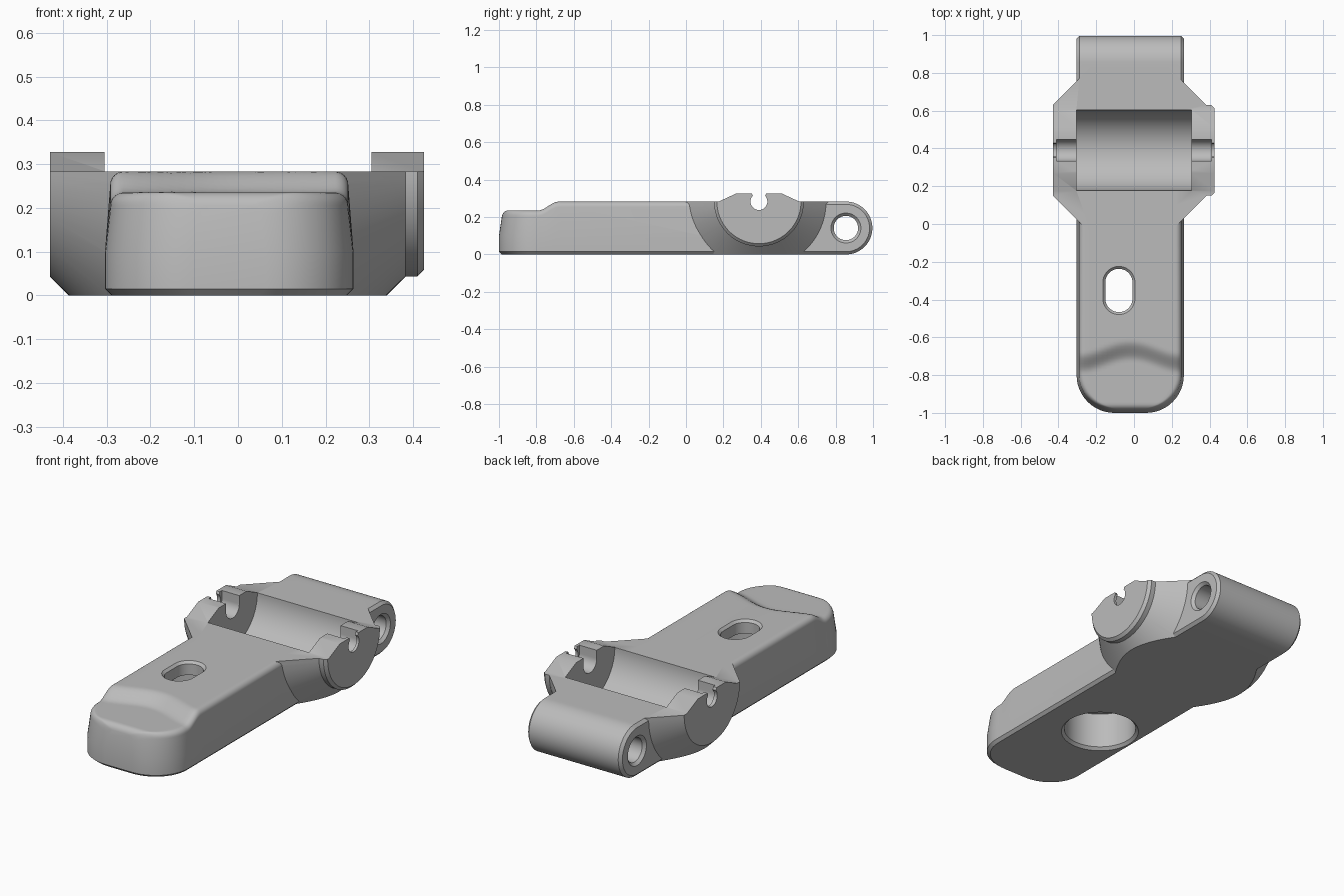
import bpy, bmesh
from math import sin, cos, pi, sqrt, radians

cube = bpy.data.objects.get("Cube")
if cube:
    bpy.data.objects.remove(cube, do_unlink=True)

TOP = 0.283             # height of the main deck
LOW = 0.235             # height of the lowered nose
MID, HALF = -0.02, 0.284  # arm centre line and half width
AXLE = 0.39             # y of the trough axis
PIN = 0.855             # y of the rear pin hole


def loft(name, rings, rungs=0):
    """Skin closed rings; 'rungs' splits the first cap into mirrored strips."""
    bm = bmesh.new()
    loops = [[bm.verts.new(p) for p in ring] for ring in rings]
    n = len(loops[0])
    for a, b in zip(loops, loops[1:]):
        for i in range(n):
            j = (i + 1) % n
            bm.faces.new((a[i], a[j], b[j], b[i]))
    first = loops[0]
    for k in range(rungs):
        bm.faces.new((first[k], first[k + 1], first[n - 2 - k], first[n - 1 - k]))
    bm.faces.new(first[rungs:n - rungs])
    bm.faces.new(loops[-1])
    bmesh.ops.recalc_face_normals(bm, faces=bm.faces)
    mesh = bpy.data.meshes.new(name)
    bm.to_mesh(mesh)
    bm.free()
    ob = bpy.data.objects.new(name, mesh)
    bpy.context.collection.objects.link(ob)
    return ob


def prism(name, profile, x0, x1):
    return loft(name, [[(x, y, z) for y, z in profile] for x in (x0, x1)])


def turned(name, profile, y, z, steps=96):
    """Solid of revolution about an axis along x; profile is (x, radius)."""
    ang = [2 * pi * i / steps for i in range(steps)]
    return loft(name, [[(x, y + r * cos(a), z + r * sin(a)) for a in ang]
                       for x, r in profile])


def upright(name, profile, x, y, stretch=0.0, steps=64):
    """Vertical round or oblong plug; profile is (z, radius)."""
    ang = [2 * pi * (i + 0.5) / steps for i in range(steps)]
    return loft(name, [[(x + r * cos(a), y + r * sin(a) + (stretch if sin(a) > 0 else -stretch), z)
                        for a in ang] for z, r in profile])


def combine(target, tool, operation):
    mod = target.modifiers.new(tool.name, 'BOOLEAN')
    mod.operation, mod.object, mod.solver = operation, tool, 'EXACT'
    bpy.context.view_layer.update()
    graph = bpy.context.evaluated_depsgraph_get()
    mesh = bpy.data.meshes.new_from_object(target.evaluated_get(graph))
    target.modifiers.clear()
    target.data = mesh
    bpy.data.objects.remove(tool, do_unlink=True)


# Arm: cross-sections along y, with rounded nose and arched step on top
FILLET = 0.03


def deck(x, y):
    step = -0.705 + 0.035 * cos(pi * x / HALF)
    t = min(1, max(0, (y - step) / 0.11 + 0.5))
    front = min(FILLET, y + 1)
    drop = FILLET - sqrt(max(0, FILLET ** 2 - (FILLET - front) ** 2))
    return LOW + (TOP - LOW) * t * t * (3 - 2 * t) - drop


def section(y):
    past = max(0, -0.8 - y)
    w = HALF - 0.2 + sqrt(max(0, 0.04 - past ** 2))
    inner = w - 0.012 - FILLET
    edge = deck(inner, y) - FILLET
    half = [(w - 0.015, 0), (w, 0.015), (w, 0.1)]
    half += [(inner + FILLET * cos(a), edge + FILLET * sin(a))
             for a in [i * pi / 12 for i in range(7)]]
    across = [inner * (1 - i / 10) for i in range(1, 20)]
    pts = half + [(x, deck(x, y)) for x in across] + [(-x, z) for x, z in reversed(half)]
    blend = past / 0.2

    def lean(z):
        return 0.015 if z == 0 else max(0, z - 0.1) * 0.15
    return [(MID + x, y + blend * lean(z), z) for x, z in pts]


stations = [-0.8 - 0.2 * sin(radians(90 - 7.5 * i)) for i in range(13)]
stations += [-0.785 + 0.015 * i for i in range(13)] + [0.3]
body = loft("lever_body", [section(y) for y in stations], rungs=2)


# Rear barrel with chamfered ends
def barrel_ring(x, inset):
    r = TOP / 2
    arc = [pi * (i / 32 - 0.5) for i in range(33)]
    pts = [(PIN + (r - inset) * cos(a), r + (r - inset) * sin(a)) for a in arc]
    return [(x, y, z) for y, z in [(0.3, inset)] + pts + [(0.3, TOP - inset)]]


left, right = MID + HALF, MID - HALF
barrel = loft("rear_barrel", [barrel_ring(right, 0.015), barrel_ring(right + 0.015, 0),
                              barrel_ring(left - 0.015, 0), barrel_ring(left, 0.015)])

# Conical side wings with a raised disc on the left, trimmed to the deck
wings = turned("side_wings", [(-0.43, 0.24), (-0.23, 0.44), (0.183, 0.44), (0.383, 0.24),
                              (0.41, 0.24), (0.425, 0.225)], AXLE, TOP)
trim = prism("trim_block", [(-1, 0), (2, 0), (2, TOP), (-1, TOP)], -1, 1)
combine(wings, trim, 'INTERSECT')
combine(body, wings, 'UNION')
combine(body, barrel, 'UNION')

# Raised cheeks either side of the trough
cheek = [(-0.19, 0.2), (0.19, 0.2), (0.215, TOP), (0.12, 0.327), (-0.12, 0.327), (-0.215, TOP)]
for name, x0, x1 in (("right_cheek", -0.43, -0.305), ("left_cheek", 0.305, 0.425)):
    combine(body, prism(name, [(AXLE + y, z) for y, z in cheek], x0, x1), 'UNION')

# Round trough across the middle
combine(body, turned("trough", [(-0.305, 0.2125), (0.305, 0.2125)], AXLE, TOP), 'DIFFERENCE')

# Wide inner pin seats, open at the top
arc = [pi * (1 + i / 24) for i in range(25)]
seat = [(AXLE + 0.057 * cos(a), TOP + 0.057 * sin(a)) for a in arc]
seat += [(AXLE + 0.057, 0.4), (AXLE - 0.057, 0.4)]
for name, x0, x1 in (("right_seat", -0.41, -0.28), ("left_seat", 0.28, 0.41)):
    combine(body, prism(name, seat, x0, x1), 'DIFFERENCE')

# Keyhole openings through the outer cheek walls
neck = [(-0.03, TOP), (0.03, TOP), (0.03, 0.308), (0.045, 0.34), (-0.045, 0.34), (-0.03, 0.308)]
combine(body, turned("keyhole_bore", [(-0.5, 0.045), (0.5, 0.045)], AXLE, TOP, 48), 'DIFFERENCE')
combine(body, prism("keyhole_neck", [(AXLE + y, z) for y, z in neck], -0.5, 0.5), 'DIFFERENCE')

# Countersunk pin hole through the barrel
pin = [(right - 0.02, 0.1), (right + 0.015, 0.065), (left - 0.015, 0.065), (left + 0.02, 0.1)]
combine(body, turned("pin_hole", pin, PIN, TOP / 2, 64), 'DIFFERENCE')

# Oblong adjusting slot above a round pocket in the underside
slot = [(0.1, 0.072), (TOP - 0.013, 0.072), (TOP + 0.013, 0.098)]
combine(body, upright("adjusting_slot", slot, -0.08, -0.352, 0.0425), 'DIFFERENCE')
pocket = [(-0.015, 0.215), (0.015, 0.185), (0.21, 0.185)]
combine(body, upright("underside_pocket", pocket, -0.08, -0.37), 'DIFFERENCE')

# Plain grey finish
grey = bpy.data.materials.new("grey")
grey.use_nodes = True
colour = (0.5, 0.5, 0.5, 1)
grey.diffuse_color = colour
grey.node_tree.nodes["Principled BSDF"].inputs["Base Color"].default_value = colour
body.data.materials.clear()
body.data.materials.append(grey)
for face in body.data.polygons:
    face.material_index = 0

bpy.ops.object.select_all(action='DESELECT')
body.select_set(True)
bpy.context.view_layer.objects.active = body
bpy.ops.object.shade_smooth_by_angle(angle=radians(25))
